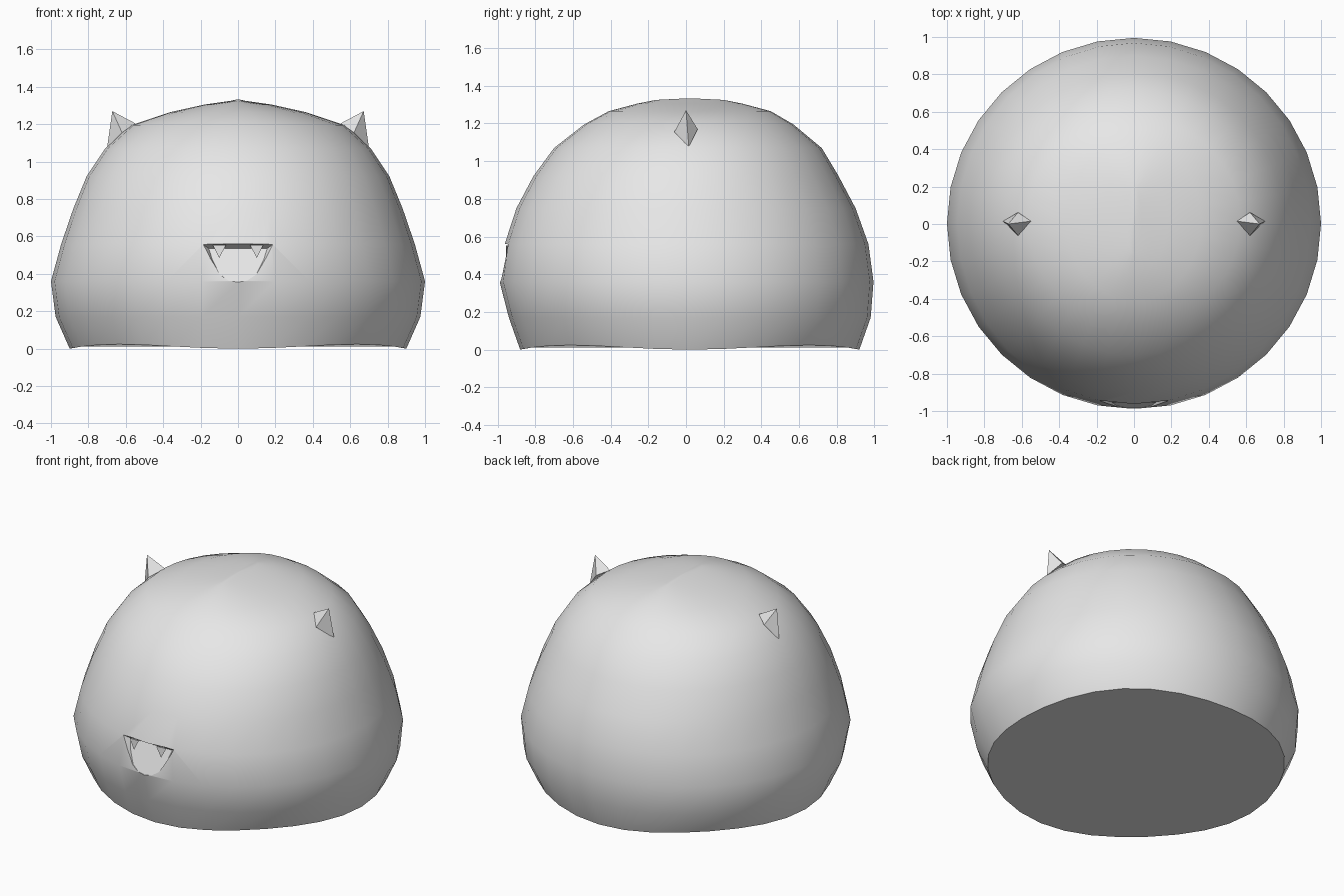
import bpy, bmesh, math

if "Cube" in bpy.data.objects:
    bpy.data.objects.remove(bpy.data.objects["Cube"])

grey = bpy.data.materials.new("light_grey")
grey.diffuse_color = (0.8, 0.8, 0.8, 1)
grey.use_nodes = True
grey.node_tree.nodes["Principled BSDF"].inputs["Base Color"].default_value = grey.diffuse_color


def make(name, verts, faces):
    """Make an object with outward normals from points and faces."""
    mesh = bpy.data.meshes.new(name)
    mesh.from_pydata(verts, [], faces)
    bm = bmesh.new()
    bm.from_mesh(mesh)
    bmesh.ops.recalc_face_normals(bm, faces=bm.faces)
    bm.to_mesh(mesh)
    bm.free()
    mesh.materials.append(grey)
    ob = bpy.data.objects.new(name, mesh)
    bpy.context.collection.objects.link(ob)
    return ob


def loft(rings):
    """Bridge equal-length rings and cap both ends."""
    n = len(rings[0])
    verts = [p for ring in rings for p in ring]
    faces = [(k * n + i, k * n + (i + 1) % n, (k + 1) * n + (i + 1) % n, (k + 1) * n + i)
             for k in range(len(rings) - 1) for i in range(n)]
    faces += [tuple(range(n)), tuple(range(len(verts) - n, len(verts)))]
    return verts, faces


# Body: z, half width, half depth, y shift of each ring
N = 32
profile = [(0.0, 0.90, 0.90, 0.02), (0.17, 0.975, 0.96, 0.02), (0.36, 1.0, 0.992, 0.003),
           (0.56, 0.945, 0.965, 0.003), (0.75, 0.88, 0.90, 0), (0.92, 0.81, 0.81, 0),
           (1.07, 0.71, 0.71, 0.01), (1.195, 0.57, 0.555, 0.015), (1.265, 0.36, 0.43, 0.02),
           (1.305, 0.18, 0.28, 0.02), (1.325, 0.04, 0.18, 0.02), (1.333, 0.004, 0.02, 0.02)]
rings = []
for k, (z, rx, ry, dy) in enumerate(profile):
    ring = []
    for i in range(N):
        a = 2 * math.pi * i / N
        wave = 0.012 * (1 - math.cos(4 * a)) if k == 0 else 0   # wavy lower rim
        ring.append((rx * math.cos(a), ry * math.sin(a) + dy, z + wave))
    rings.append(ring)
body = make("body", *loft(rings))

# Mouth cutter: half-round outline, deeper towards the top
TOP, LOW = 0.56, 0.355
half = [(0.19, TOP), (0.155, 0.49), (0.10, 0.40), (0.05, 0.365)]
outline = half + [(0, LOW)] + [(-x, z) for x, z in reversed(half)]


def level(z):
    return (z - LOW) / (TOP - LOW)


front = [(x, -1.1, z) for x, z in outline]
lip = [(x, -0.998 + 0.05 * level(z), z) for x, z in outline]
back = [(x * (1 - 0.18 * level(z)), -0.985 + 0.07 * level(z), z - 0.025 * level(z))
        for x, z in outline]
cutter = make("mouth_cutter", *loft([front, lip, back]))
cutter.hide_render = True

mod = body.modifiers.new("mouth", "BOOLEAN")
mod.operation = "DIFFERENCE"
mod.solver = "EXACT"
mod.object = cutter
bpy.context.view_layer.objects.active = body
body.select_set(True)
bpy.ops.object.modifier_apply(modifier="mouth")
bpy.ops.object.shade_smooth_by_angle(angle=math.radians(35))
bpy.data.objects.remove(cutter)

for side, s in (("left", -1), ("right", 1)):
    # Ears: four-sided spikes
    make(side + "_ear",
         [(s * 0.70, 0.015, 1.075), (s * 0.62, -0.062, 1.155), (s * 0.55, 0.015, 1.205),
          (s * 0.62, 0.062, 1.17), (s * 0.672, 0.0, 1.27)],
         [(0, 1, 4), (1, 2, 4), (2, 3, 4), (3, 0, 4), (0, 3, 2, 1)])
    # Fangs: three-sided spikes hanging from the mouth roof
    make(side + "_fang",
         [(s * 0.065, -0.955, 0.553), (s * 0.135, -0.95, 0.553), (s * 0.10, -0.925, 0.548),
          (s * 0.10, -0.955, 0.485)],
         [(0, 1, 3), (1, 2, 3), (2, 0, 3), (0, 2, 1)])
